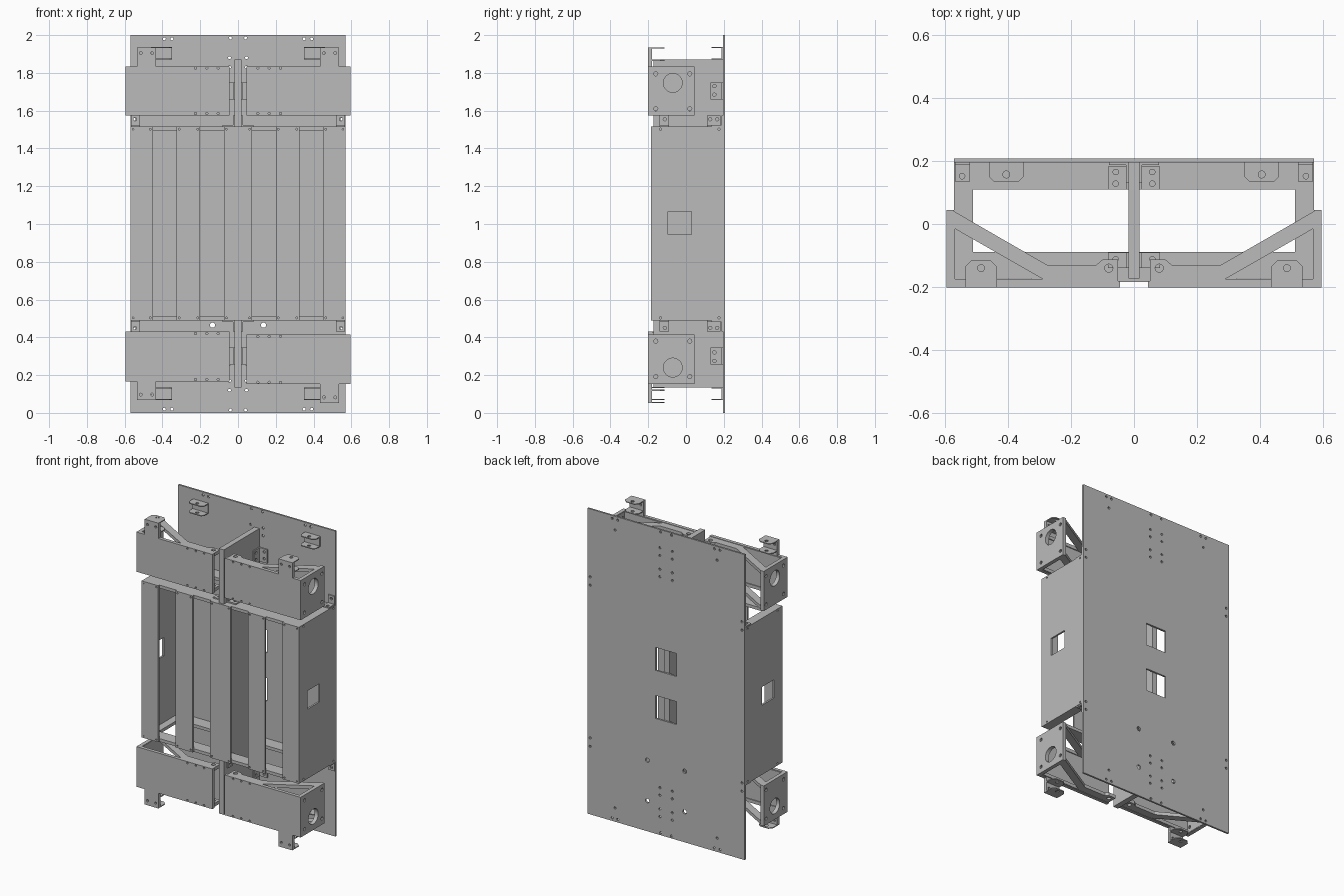
import bpy, bmesh
from math import cos, sin, tau
from mathutils import Matrix

cube = bpy.data.objects.get("Cube")
if cube:
    bpy.data.objects.remove(cube, do_unlink=True)

grey = bpy.data.materials.new("sheet_metal_grey")
grey.use_nodes = True
grey.diffuse_color = (0.5, 0.5, 0.5, 1)
grey.node_tree.nodes["Principled BSDF"].inputs["Base Color"].default_value = (0.5, 0.5, 0.5, 1)

# Local (u, v, thickness) axes of each sheet orientation
AXES = {
    "xy": Matrix(((1, 0, 0, 0), (0, 1, 0, 0), (0, 0, 1, 0), (0, 0, 0, 1))),
    "xz": Matrix(((1, 0, 0, 0), (0, 0, 1, 0), (0, 1, 0, 0), (0, 0, 0, 1))),
    "yz": Matrix(((0, 0, 1, 0), (1, 0, 0, 0), (0, 1, 0, 0), (0, 0, 0, 1))),
}


def rect(u0, u1, v0, v1):
    return [(u0, v0), (u1, v0), (u1, v1), (u0, v1)]


def circle(u, v, r, n=16):
    return [(u + r * cos(tau * i / n), v + r * sin(tau * i / n)) for i in range(n)]


def plate(name, plane, outline, w0, w1, holes=()):
    """Flat sheet cut from an outline with holes, between depths w0 and w1."""
    curve = bpy.data.curves.new(name, "CURVE")
    curve.dimensions = "2D"
    curve.fill_mode = "BOTH"
    curve.extrude = abs(w1 - w0) / 2
    for loop in [outline, *holes]:
        spline = curve.splines.new("POLY")
        spline.points.add(len(loop) - 1)
        for p, (u, v) in zip(spline.points, loop):
            p.co = (u, v, 0, 1)
        spline.use_cyclic_u = True
    temp = bpy.data.objects.new(name + "_outline", curve)
    bpy.context.collection.objects.link(temp)
    graph = bpy.context.evaluated_depsgraph_get()
    mesh = bpy.data.meshes.new_from_object(temp.evaluated_get(graph))
    bpy.data.objects.remove(temp, do_unlink=True)
    bpy.data.curves.remove(curve)
    bm = bmesh.new()
    bm.from_mesh(mesh)
    bmesh.ops.remove_doubles(bm, verts=bm.verts, dist=0.0001)
    bm.transform(AXES[plane] @ Matrix.Translation((0, 0, (w0 + w1) / 2)))
    bmesh.ops.recalc_face_normals(bm, faces=bm.faces)
    for f in bm.faces:
        f.smooth = False
    bm.to_mesh(mesh)
    bm.free()
    mesh.name = name
    mesh.materials.clear()
    mesh.materials.append(grey)
    obj = bpy.data.objects.new(name, mesh)
    bpy.context.collection.objects.link(obj)
    return obj


# Back panel with two windows and bolt holes
holes = [rect(-0.075, 0.075, z - 0.075, z + 0.075) for z in (0.83, 1.145)]
for s in (-1, 1):
    holes += [circle(s * 0.135, z, 0.014) for z in (0.2, 0.465)]
    for x, d in ((0.04, 0.015), (0.045, 0.12), (0.045, 0.17), (0.045, 0.26), (0.045, 0.31),
                 (0.39, 0.02), (0.35, 0.02), (0.37, 0.09), (0.55, 0.445), (0.55, 0.5)):
        holes += [circle(s * x, z, 0.008, 8) for z in (d, 2 - d)]
plate("back_panel", "xz", rect(-0.57, 0.57, 0, 2), 0.195, 0.207, holes)

# Central divider running through the case
plate("center_divider", "yz", rect(-0.172, 0.195, 0.135, 1.87), -0.018, 0.018)

# Case: end frames, side panels and front slats
for name, z in (("bottom", 0.49), ("top", 1.495)):
    plate(name + "_frame", "xy", rect(-0.56, 0.56, -0.172, 0.195), z, z + 0.02,
          [rect(-0.51, 0.51, -0.088, 0.11)])
for s, side in ((-1, "right"), (1, "left")):
    bolts = [circle(y, z, 0.006, 8) for y in (-0.135, 0.175) for z in (0.503, 1.502)]
    plate(side + "_side_panel", "yz", rect(-0.183, 0.195, 0.49, 1.515), s * 0.558, s * 0.57,
          [rect(-0.095, 0.03, 0.945, 1.065)] + bolts)
for i, (a, b) in enumerate(((-0.57, -0.45), (-0.325, -0.2), (-0.075, 0.075), (0.2, 0.325), (0.45, 0.57))):
    bolts = [circle(x, z, 0.005, 8) for x in (a + 0.014, b - 0.014) for z in (0.503, 1.502)]
    plate(f"front_slat_{i + 1}", "xz", rect(a, b, 0.49, 1.515), -0.184, -0.172, bolts)


def arm(tag, s, near, far):
    """Bracket arm: front plate with tab, end plate and two truss webs."""
    d = 1 if far > near else -1
    front = [(0.045, near), (0.595, near), (0.595, far), (0.535, far),
             (0.535, far + d * 0.1), (0.435, far + d * 0.1), (0.435, far), (0.045, far)]
    pins = [circle(s * x, z, 0.006, 8) for x in (0.105, 0.165, 0.225)
            for z in (near + d * 0.01, far - d * 0.01)]
    pins += [circle(s * x, far + d * 0.07, 0.008, 8) for x in (0.455, 0.515)]
    plate(tag + "_arm_front", "xz", [(s * x, z) for x, z in front], -0.202, -0.18, pins)

    bolts = [circle(y, z, 0.011, 10) for y in (-0.16, 0.02)
             for z in (near + d * 0.035, far - d * 0.04)]
    plate(tag + "_arm_end", "yz", rect(-0.18, 0.045, near, far), s * 0.57, s * 0.595,
          [circle(-0.07, far - d * 0.088, 0.05, 32)] + bolts)

    web = [(0.05, -0.18), (0.57, -0.18), (0.57, 0.04), (0.275, -0.13),
           (0.12, -0.13), (0.1, -0.113), (0.05, -0.113)]
    window = [(0.568, -0.015), (0.29, -0.174), (0.568, -0.174)]
    for part, z0 in (("outer", far - d * 0.003), ("inner", near + d * 0.025)):
        plate(f"{tag}_arm_{part}_web", "xy", [(s * x, y) for x, y in web], z0 - d * 0.022, z0,
              [[(s * x, y) for x, y in window], circle(s * 0.08, -0.14, 0.013)])

    # Flanges of the front tab
    flange = [(0.435, -0.18), (0.535, -0.18), (0.535, -0.135), (0.515, -0.115),
              (0.455, -0.115), (0.435, -0.135)]
    for k, h in enumerate((0.035, 0.1)):
        z = far + d * h
        plate(f"{tag}_tab_flange_{k + 1}", "xy", [(s * x, y) for x, y in flange], z - d * 0.006, z,
              [circle(s * 0.485, -0.14, 0.011)])


def brackets(tag, s, up):
    """Small angle brackets fixed to the back panel, divider and frame."""
    def z(h):
        return h if up else 2.005 - h

    # U bracket on the back panel
    plate(tag + "_hanger_base", "xz", rect(s * 0.35, s * 0.46, z(1.87), z(1.937)), 0.187, 0.195)
    lug = [(0.35, 0.19), (0.46, 0.19), (0.46, 0.15), (0.445, 0.135), (0.365, 0.135), (0.35, 0.15)]
    for k, h in enumerate((1.87, 1.931)):
        plate(f"{tag}_hanger_lug_{k + 1}", "xy", [(s * x, y) for x, y in lug], z(h), z(h + 0.006),
              [circle(s * 0.405, 0.157, 0.011)])

    # Corner angle between frame and back panel
    plate(tag + "_corner_foot", "xy", rect(s * 0.52, s * 0.567, 0.135, 0.195), z(1.515), z(1.523),
          [circle(s * 0.545, 0.152, 0.009, 10)])
    plate(tag + "_corner_upright", "xz", rect(s * 0.52, s * 0.567, z(1.515), z(1.575)), 0.187, 0.195,
          [circle(s * 0.545, z(1.555), 0.009, 10)])

    # Angles between frame and divider
    for part, y0, y1, ys in (("rear", 0.11, 0.182, (0.128, 0.165)), ("front", -0.14, -0.09, (-0.112,))):
        plate(f"{tag}_{part}_angle_foot", "xy", rect(s * 0.018, s * 0.082, y0, y1), z(1.515), z(1.523),
              [circle(s * 0.058, y, 0.009, 10) for y in ys])
        plate(f"{tag}_{part}_angle_upright", "yz", rect(y0, y1, z(1.515), z(1.575)), s * 0.018, s * 0.026,
              [circle(y, z(1.555), 0.009, 10) for y in ys])

    # Angle between divider and back panel
    plate(tag + "_divider_angle_side", "yz", rect(0.13, 0.195, z(1.66), z(1.75)), s * 0.018, s * 0.026,
          [circle(0.15, z(h), 0.009, 10) for h in (1.685, 1.73)])
    plate(tag + "_divider_angle_back", "xz", rect(s * 0.018, s * 0.08, z(1.66), z(1.75)), 0.187, 0.195,
          [circle(s * 0.058, z(h), 0.009, 10) for h in (1.685, 1.73)])


for s, side in ((-1, "right"), (1, "left")):
    arm("upper_" + side, s, 1.575, 1.835)
    drop = 0.015 if s > 0 else 0
    arm("lower_" + side, s, 0.43 - drop, 0.167 - drop)
    brackets("upper_" + side, s, True)
    brackets("lower_" + side, s, False)
